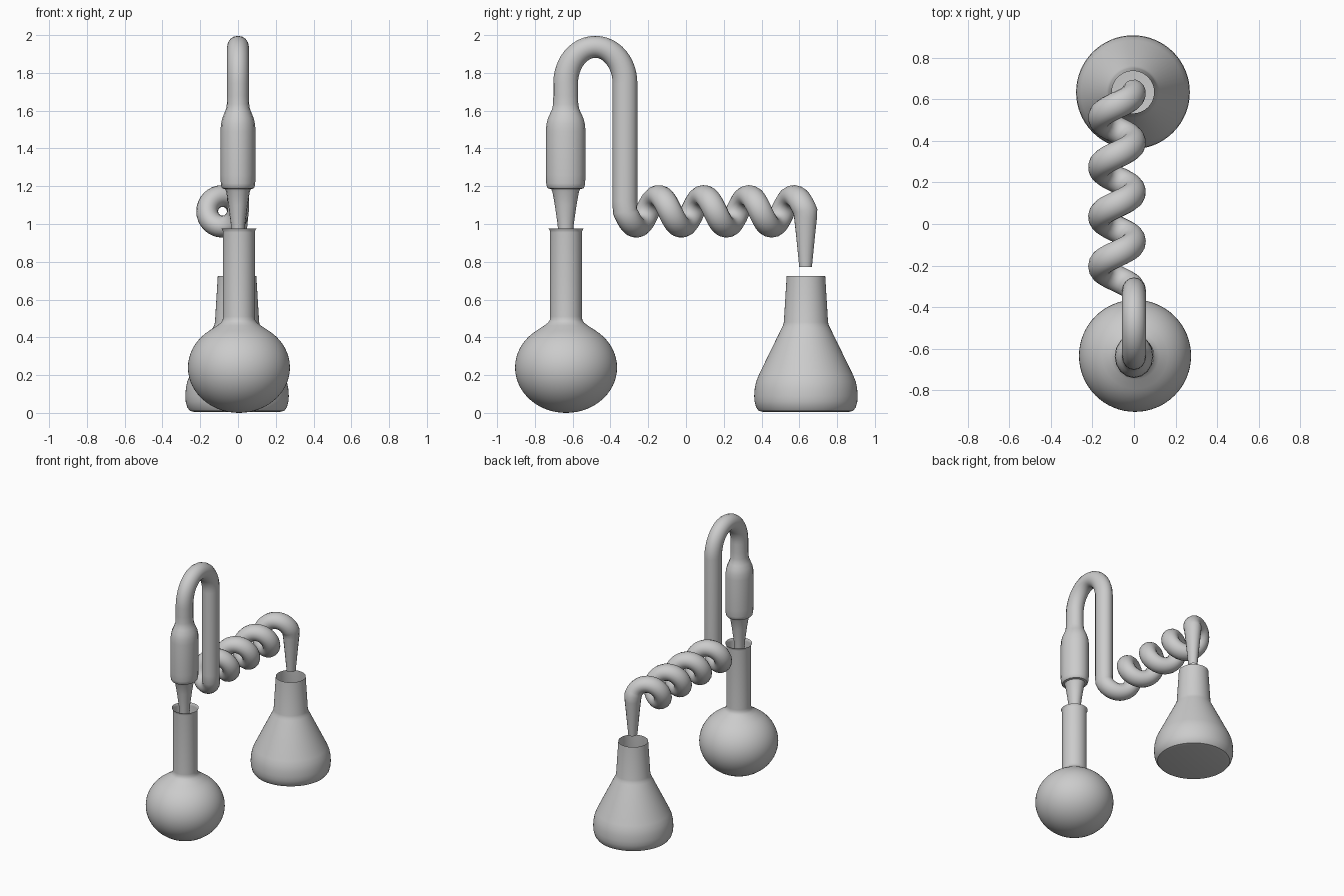
import bpy, bmesh, math
from math import sin, cos, pi

if "Cube" in bpy.data.objects:
    bpy.data.objects.remove(bpy.data.objects["Cube"])


def finish(ob, angle=40):
    bpy.ops.object.select_all(action='DESELECT')
    ob.select_set(True)
    bpy.context.view_layer.objects.active = ob
    bpy.ops.object.shade_smooth_by_angle(angle=math.radians(angle))


def lathe(name, profile, loc, steps=64):
    bm = bmesh.new()
    vs = [bm.verts.new((r, 0, z)) for r, z in profile]
    es = [bm.edges.new(p) for p in zip(vs, vs[1:])]
    bmesh.ops.spin(bm, geom=vs + es, cent=(0, 0, 0), axis=(0, 0, 1),
                   angle=2 * pi, steps=steps, use_merge=False)
    bmesh.ops.remove_doubles(bm, verts=bm.verts, dist=1e-4)
    bmesh.ops.recalc_face_normals(bm, faces=bm.faces)
    me = bpy.data.meshes.new(name)
    bm.to_mesh(me)
    bm.free()
    ob = bpy.data.objects.new(name, me)
    ob.location = loc
    bpy.context.collection.objects.link(ob)
    finish(ob)
    return ob


# Round-bottomed flask: ellipsoid bulb, straight neck, flared lip
bulb = [(0.27 * sin(a), 0.24 - 0.24 * cos(a))
        for a in (math.radians(d) for d in range(0, 145, 6))]
neck = [(0.116, 0.462), (0.096, 0.477), (0.086, 0.492), (0.085, 0.51),
        (0.085, 0.955), (0.086, 0.965), (0.092, 0.975)]
lathe("round_flask", bulb + neck, (0.005, -0.635, 0))

# Conical flask, open at the top
lathe("conical_flask", [
    (0, 0.005), (0.225, 0.005), (0.25, 0.011), (0.264, 0.03), (0.272, 0.06),
    (0.274, 0.09), (0.271, 0.13), (0.264, 0.165), (0.25, 0.2),
    (0.128, 0.45), (0.121, 0.464), (0.117, 0.48), (0.102, 0.725)],
    (-0.005, 0.635, 0))

# Condenser tube path as (x, y, z, radius)
R = 0.058
Y0, Y1 = -0.637, -0.323
path = [(0, Y0, z, r) for z, r in [
    (0.92, 0.033), (1.0, 0.038), (1.1, 0.051), (1.17, 0.062), (1.185, 0.068),
    (1.188, 0.082), (1.196, 0.088), (1.215, 0.091), (1.26, 0.093),
    (1.49, 0.093), (1.53, 0.090), (1.56, 0.083), (1.59, 0.071),
    (1.61, 0.063), (1.635, 0.059), (1.68, R)]]
# Arch
for i in range(25):
    a = pi * i / 24
    path.append((0, (Y0 + Y1) / 2 - (Y1 - Y0) / 2 * cos(a),
                 1.745 + 0.193 * sin(a), R))
path.append((0, Y1, 1.12, R))
# Four-turn coil
turns, n, rad, cx, cz = 4, 32, 0.081, -0.082, 1.067
for i in range(turns * n + 1):
    t = 2 * pi * i / n
    path.append((cx + rad * cos(t), Y1 + 0.955 * i / (turns * n),
                 cz - rad * sin(t), R))
# Drip tip
path += [(0, 0.633, 1.03, 0.054), (0, 0.633, 0.95, 0.046),
         (0, 0.633, 0.772, 0.030)]

# Sweep a round section, slightly stretched along y as a whole
SY = 1.13
cu = bpy.data.curves.new("tube_path", 'CURVE')
cu.dimensions = '3D'
cu.bevel_depth = 1.0
cu.bevel_resolution = 6
sp = cu.splines.new('POLY')
sp.points.add(len(path) - 1)
for p, (x, y, z, r) in zip(sp.points, path):
    p.co = (x, y / SY, z, 1)
    p.radius = r
tube = bpy.data.objects.new("condenser_tube", cu)
bpy.context.collection.objects.link(tube)
tube.scale = (1, SY, 1)
bpy.ops.object.select_all(action='DESELECT')
tube.select_set(True)
bpy.context.view_layer.objects.active = tube
bpy.ops.object.convert(target='MESH')
tube = bpy.context.view_layer.objects.active
tube.name = "condenser_tube"
finish(tube)
